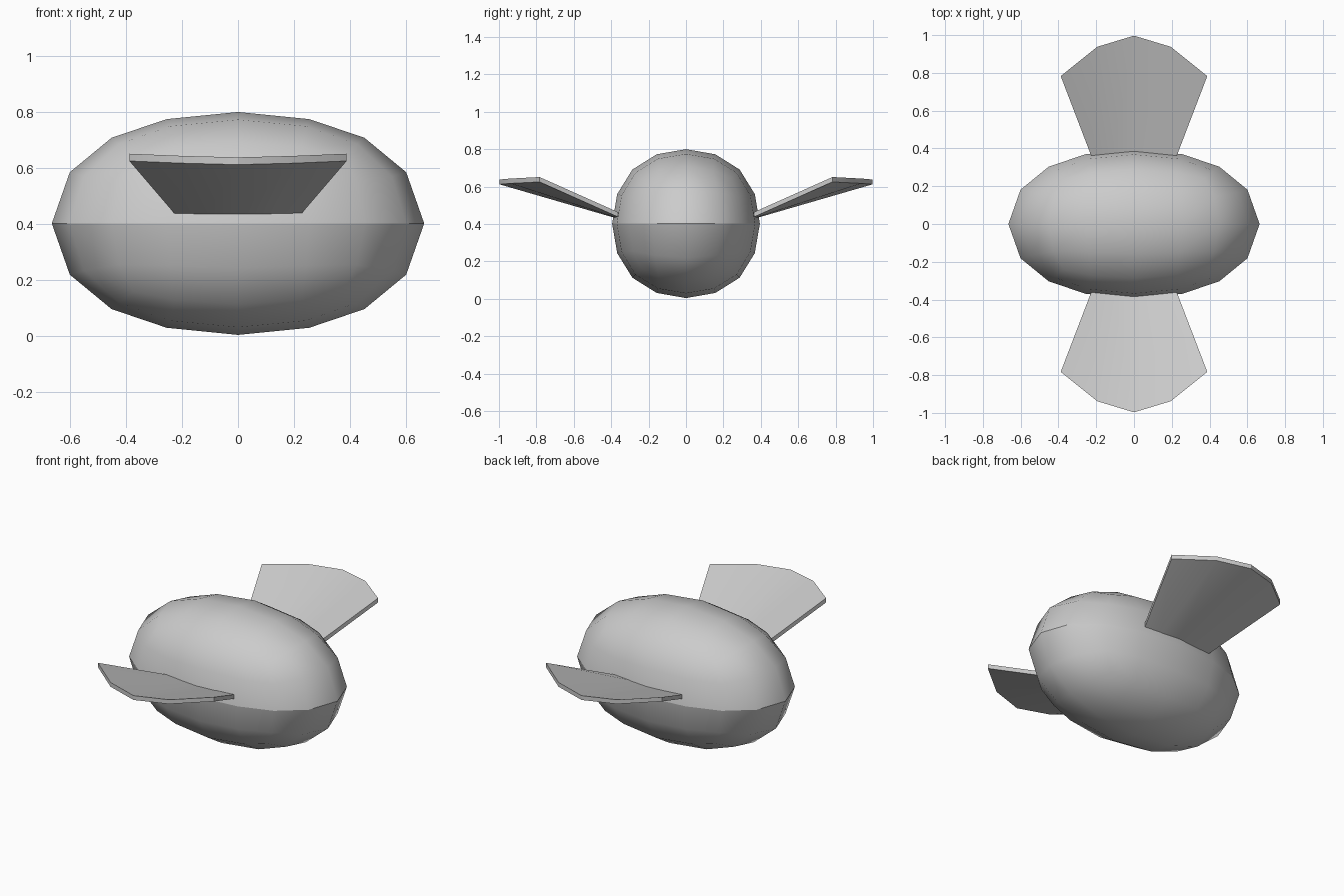
import bpy, bmesh, math

if "Cube" in bpy.data.objects:
    bpy.data.objects.remove(bpy.data.objects["Cube"])

# Body: subdivided cube stretched into a rounded egg with fuller ends
bpy.ops.mesh.primitive_cube_add(size=2)
body = bpy.context.object
body.name = "body"
sub = body.modifiers.new("round", 'SUBSURF')
sub.levels = sub.render_levels = 2
bpy.ops.object.modifier_apply(modifier="round")
m = max(v.co.x for v in body.data.vertices)
for v in body.data.vertices:
    u = v.co / m
    q = u.x * u.x
    fx = 1 - 0.26 * q * (1 - q)
    g = 1 + 0.21 * q * q
    v.co = (0.665 * u.x * fx, 0.395 * u.y * g, 0.402 + 0.398 * u.z * g)
bpy.ops.object.shade_smooth_by_angle(angle=math.radians(40))

# Crease around the body's waist
bm = bmesh.new()
bm.from_mesh(body.data)
for e in bm.edges:
    if all(abs(v.co.z - 0.402) < 1e-3 for v in e.verts):
        e.smooth = False
bm.to_mesh(body.data)
bm.free()

# Wings: cupped fan-shaped plates, root edge to rounded outer edge
root = [(-0.226, 0.36, 0.436), (-0.113, 0.36, 0.43), (0, 0.36, 0.427),
        (0.113, 0.36, 0.43), (0.226, 0.36, 0.436)]
outer = [(-0.388, 0.783, 0.625), (-0.195, 0.938, 0.617), (0, 0.997, 0.612),
         (0.195, 0.938, 0.617), (0.388, 0.783, 0.625)]


def make_wing(name, side):
    bm = bmesh.new()
    rows = [[bm.verts.new((x, y * side, z)) for x, y, z in row] for row in (root, outer)]
    for i in range(4):
        bm.faces.new((rows[0][i], rows[0][i + 1], rows[1][i + 1], rows[1][i]))
    # Thickness
    ext = bmesh.ops.extrude_face_region(bm, geom=bm.faces[:], use_keep_orig=True)
    for v in ext["geom"]:
        if isinstance(v, bmesh.types.BMVert):
            v.co.z += 0.026
    bmesh.ops.recalc_face_normals(bm, faces=bm.faces)
    mesh = bpy.data.meshes.new(name)
    bm.to_mesh(mesh)
    bm.free()
    ob = bpy.data.objects.new(name, mesh)
    bpy.context.collection.objects.link(ob)
    bpy.ops.object.select_all(action='DESELECT')
    ob.select_set(True)
    bpy.context.view_layer.objects.active = ob
    bpy.ops.object.shade_smooth_by_angle(angle=math.radians(30))


make_wing("back_wing", 1)
make_wing("front_wing", -1)
